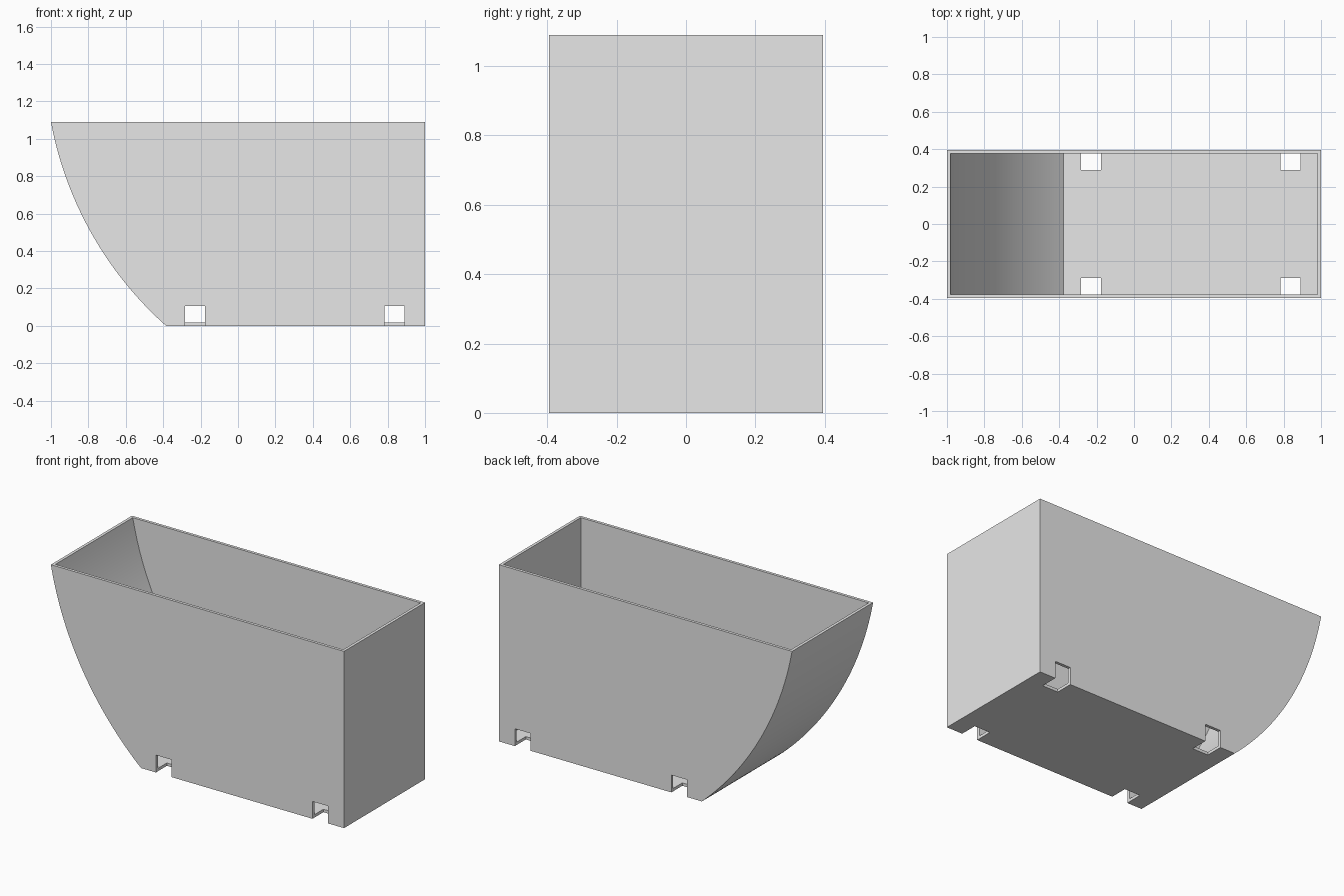
import bpy, bmesh
from math import sqrt, radians

cube = bpy.data.objects.get("Cube")
if cube:
    bpy.data.objects.remove(cube, do_unlink=True)

HEIGHT, HALF_Y, WALL, NOTCH = 1.09, 0.395, 0.018, 0.107
ARC_X, ARC_Z, ARC_R = 0.902, 1.445, 1.935   # circle of the curved end
STEPS = 40

grey = bpy.data.materials.new("light_grey")
grey.use_nodes = True
colour = (0.8, 0.8, 0.8, 1)
grey.diffuse_color = colour
grey.node_tree.nodes["Principled BSDF"].inputs["Base Color"].default_value = colour


def arc_profile(radius, bottom, right):
    """Side outline: flat bottom and right end, curved left end."""
    pts = [(right, HEIGHT), (right, bottom)]
    for i in range(STEPS + 1):
        z = bottom + (HEIGHT - bottom) * i / STEPS
        pts.append((ARC_X - sqrt(radius ** 2 - (z - ARC_Z) ** 2), z))
    return pts


def prism(name, profile, y0, y1):
    """Extrude an x-z outline along y."""
    bm = bmesh.new()
    face = bm.faces.new([bm.verts.new((x, y0, z)) for x, z in profile])
    moved = bmesh.ops.extrude_face_region(bm, geom=[face])["geom"]
    bmesh.ops.translate(bm, vec=(0, y1 - y0, 0),
                        verts=[v for v in moved if isinstance(v, bmesh.types.BMVert)])
    bmesh.ops.recalc_face_normals(bm, faces=bm.faces)
    mesh = bpy.data.meshes.new(name)
    bm.to_mesh(mesh)
    bm.free()
    mesh.materials.append(grey)
    obj = bpy.data.objects.new(name, mesh)
    bpy.context.collection.objects.link(obj)
    return obj


def cut(body, cutter):
    """Subtract the cutter from the body and discard it."""
    cutter.hide_render = True
    bpy.ops.object.select_all(action='DESELECT')
    body.select_set(True)
    bpy.context.view_layer.objects.active = body
    mod = body.modifiers.new("cut", 'BOOLEAN')
    mod.operation, mod.solver, mod.object = 'DIFFERENCE', 'EXACT', cutter
    bpy.ops.object.modifier_apply(modifier=mod.name)
    bpy.data.objects.remove(cutter, do_unlink=True)


# Solid body with the curved end
bin_body = prism("open_bin", arc_profile(ARC_R, 0, 1), -HALF_Y, HALF_Y)

# Hollow inside, open at the top
inner = arc_profile(ARC_R - WALL, WALL, 1 - WALL)
inner[0] = (1 - WALL, HEIGHT + 0.1)
inner.append((inner[-1][0], HEIGHT + 0.1))
cut(bin_body, prism("cavity_cutter", inner, WALL - HALF_Y, HALF_Y - WALL))

# Four notches through the lower side edges
for side in (-1, 1):
    for x in (-0.23, 0.838):
        x0, x1 = x - NOTCH / 2, x + NOTCH / 2
        outline = [(x0, -0.1), (x1, -0.1), (x1, NOTCH), (x0, NOTCH)]
        ys = sorted((side * (HALF_Y - NOTCH), side * (HALF_Y + 0.1)))
        cut(bin_body, prism("notch_cutter", outline, *ys))

bpy.ops.object.shade_smooth_by_angle(angle=radians(25))
